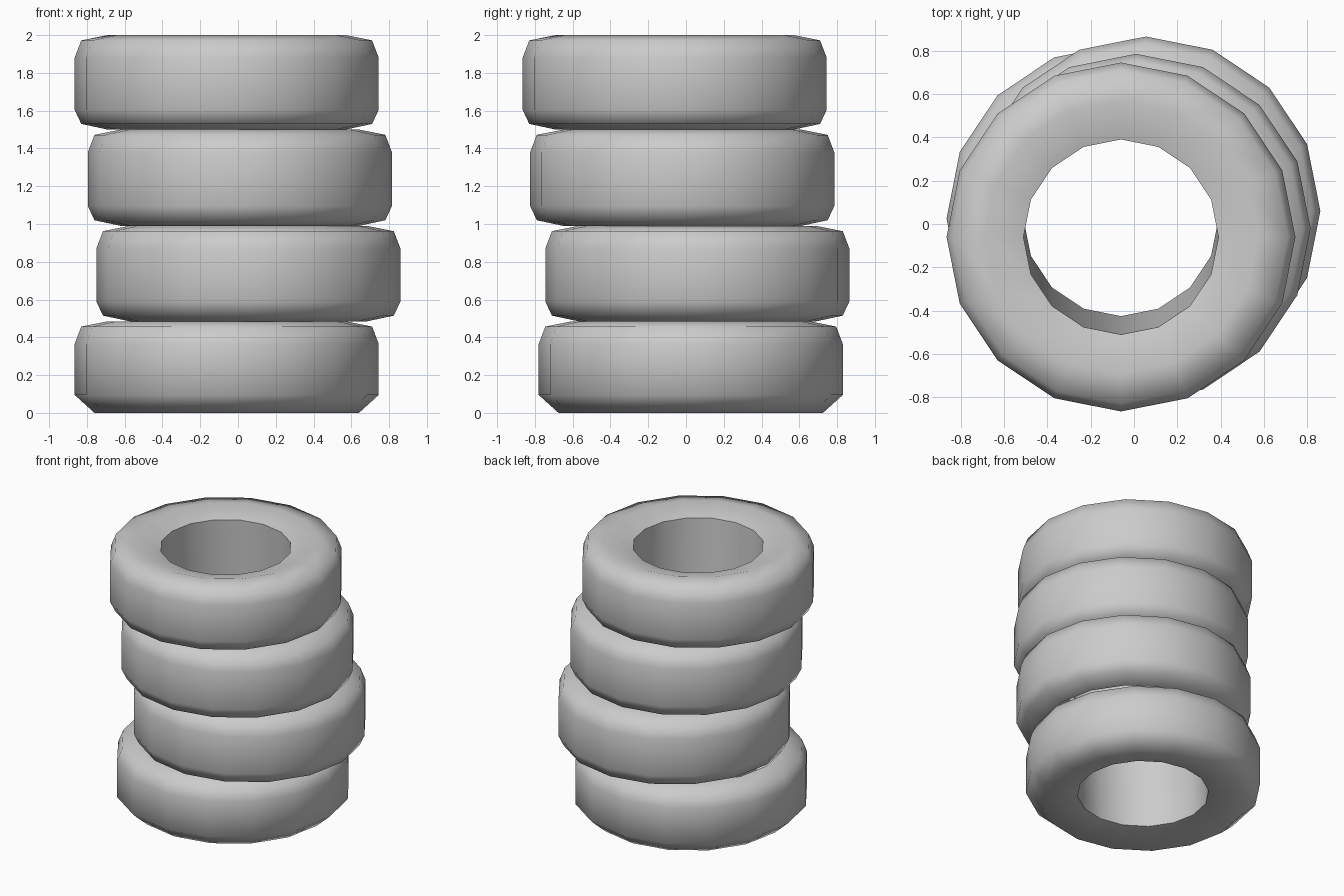
import bpy
import bmesh
import math

default = bpy.data.objects.get("Cube")
if default:
    bpy.data.objects.remove(default, do_unlink=True)

# One plain rubber colour
rubber = bpy.data.materials.new("grey rubber")
rubber.use_nodes = True
colour = (0.6, 0.6, 0.6, 1)
rubber.diffuse_color = colour
rubber.node_tree.nodes["Principled BSDF"].inputs["Base Color"].default_value = colour

SIDES = 16
OUTER, SHOULDER, LIP, HOLE = 0.805, 0.77, 0.63, 0.45
RIM_DROP = 0.05


def ring_skin(name, rings):
    """Bridge a list of rings (centre x, centre y, radius, z)."""
    bm = bmesh.new()
    loops = []
    for cx, cy, r, z in rings:
        angles = [math.tau * i / SIDES for i in range(SIDES)]
        loops.append([bm.verts.new((cx + r * math.cos(a), cy + r * math.sin(a), z))
                      for a in angles])
    for low, high in zip(loops, loops[1:]):
        for i in range(SIDES):
            j = (i + 1) % SIDES
            bm.faces.new((low[i], low[j], high[j], high[i]))
    mesh = bpy.data.meshes.new(name)
    bm.to_mesh(mesh)
    bm.free()
    mesh.materials.append(rubber)
    obj = bpy.data.objects.new(name, mesh)
    bpy.context.collection.objects.link(obj)
    bpy.ops.object.select_all(action="DESELECT")
    obj.select_set(True)
    bpy.context.view_layer.objects.active = obj
    bpy.ops.object.shade_smooth_by_angle(angle=math.radians(60))
    return obj


# Tyres from the ground up: name, centre x, centre y, bottom z, top z
tyres = [
    ("bottom_tyre", -0.06, 0.025, 0.0, 0.485),
    ("lower_middle_tyre", 0.055, 0.06, 0.485, 0.99),
    ("upper_middle_tyre", 0.01, -0.02, 0.99, 1.5),
    ("top_tyre", -0.06, -0.06, 1.5, 2.0),
]

for name, cx, cy, z0, z1 in tyres:
    # Lower sidewall: the ground tyre has a wide bevel and an inner rim
    if name == "bottom_tyre":
        profile = [(HOLE, z0 + RIM_DROP), (0.7, z0), (OUTER, z0 + 0.095)]
    else:
        profile = [(LIP, z0), (SHOULDER, z0 + 0.03), (OUTER, z0 + 0.105)]
    # Tread and upper sidewall
    profile += [(OUTER, z1 - 0.12), (SHOULDER, z1 - 0.028), (LIP, z1)]
    if name == "top_tyre":
        profile.append((HOLE, z1 - RIM_DROP))
    ring_skin(name, [(cx, cy, r, z) for r, z in profile])

# Inner wall running through the whole stack, facing inwards
first, last = tyres[0], tyres[-1]
ring_skin("inner_wall", [
    (last[1], last[2], HOLE, last[4] - RIM_DROP),
    (first[1], first[2], HOLE, first[3] + RIM_DROP),
])
